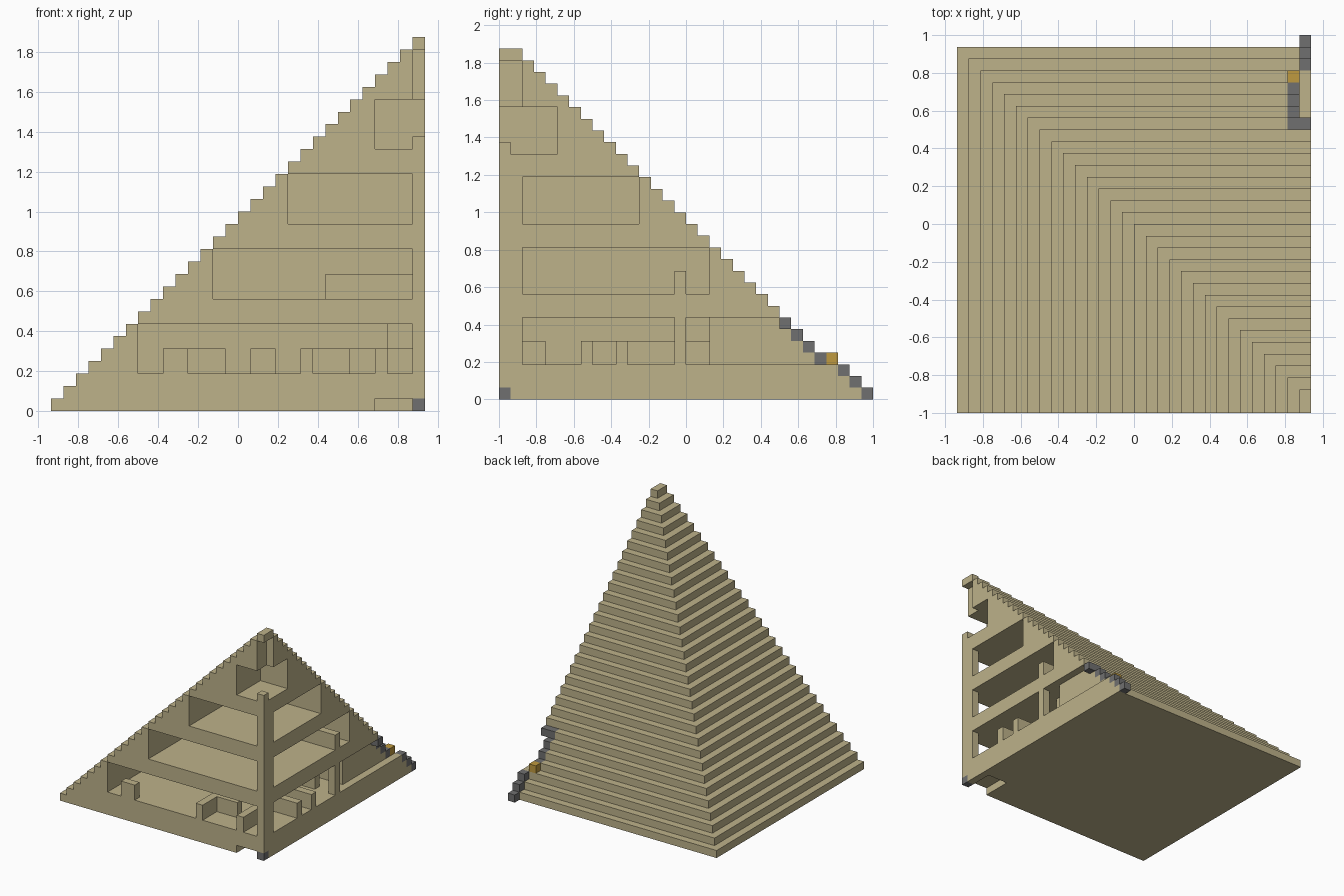
import bpy, bmesh
from itertools import product
from mathutils import Vector

default = bpy.data.objects.get("Cube")
if default:
    bpy.data.objects.remove(default)

UNIT = 1 / 16          # one building block
TIERS = 30
ORIGIN = Vector((-15, -16, 0))


def material(name, color):
    mat = bpy.data.materials.new(name)
    mat.use_nodes = True
    mat.diffuse_color = (*color, 1)
    mat.node_tree.nodes["Principled BSDF"].inputs["Base Color"].default_value = (*color, 1)
    return mat


def box(x, y, z):
    """Cells of a block; each argument is (first, end) in units."""
    return set(product(range(*x), range(*y), range(*z)))


def build(name, cells, mat):
    """Skin a set of cells, keeping only the exposed faces."""
    bm = bmesh.new()
    verts = {}

    def vert(p):
        key = tuple(p)
        if key not in verts:
            verts[key] = bm.verts.new((ORIGIN + Vector(p)) * UNIT)
        return verts[key]

    for cell in sorted(cells):
        for axis, side in product(range(3), (0, 1)):
            near = list(cell)
            near[axis] += 2 * side - 1
            if tuple(near) in cells:
                continue
            u, v = (axis + 1) % 3, (axis + 2) % 3
            ring = []
            for du, dv in ((0, 0), (1, 0), (1, 1), (0, 1)):
                p = list(cell)
                p[axis] += side
                p[u] += du
                p[v] += dv
                ring.append(vert(p))
            bm.faces.new(ring if side else ring[::-1])
    mesh = bpy.data.meshes.new(name)
    bm.to_mesh(mesh)
    bm.free()
    mesh.materials.append(mat)
    obj = bpy.data.objects.new(name, mesh)
    bpy.context.collection.objects.link(obj)


sand = material("sandstone", (0.51, 0.445, 0.255))
gray = material("dark stone", (0.16, 0.16, 0.16))
gold = material("gold", (0.52, 0.32, 0.05))

# Stepped quarter pyramid, rising to the cut corner
pyramid = set()
for k in range(TIERS):
    pyramid |= box((k, 30), (0, 31 - k), (k, k + 1))

# Stacked rooms, open on the two cut sides
rooms = box((7, 30), (0, 15), (3, 7))
rooms |= box((13, 30), (0, 18), (9, 13))
rooms |= box((19, 30), (0, 12), (15, 19))
rooms |= box((26, 30), (0, 5), (21, 25))
rooms |= box((29, 30), (0, 2), (25, 29))       # shaft under the tip
# Doorway, cross passage and entrance corridor
rooms |= box((27, 29), (15, 16), (3, 7))
rooms |= box((8, 30), (16, 18), (3, 7))
rooms |= box((29, 30), (18, 29), (3, 7))
# Slot under the base
rooms |= box((26, 29), (0, 4), (0, 1))
# Corner pillar stays solid
rooms -= box((29, 30), (0, 2), (0, 21)) | box((29, 30), (0, 1), (21, 22))
pyramid -= rooms

# Low partition walls, two blocks high
walls = box((22, 30), (15, 16), (9, 11))
for x, y in (
    ((9, 11), (0, 1)),
    ((20, 21), (0, 4)), ((20, 24), (3, 4)), ((26, 27), (0, 4)),
    ((24, 30), (7, 8)), ((24, 30), (10, 11)), ((24, 25), (7, 11)),
    ((11, 14), (12, 15)), ((16, 18), (10, 15)), ((20, 22), (16, 18)),
):
    walls |= box(x, y, (3, 5))
pyramid |= walls

# Dark entrance trim: lintel, falling side wall and outer steps
trim = box((28, 30), (24, 25), (6, 7))
for n in range(3):
    trim.add((28, 25 + n, 5 - n))
    trim.add((29, 29 + n, 2 - n))
marker = {(29, 0, 0)}
pyramid -= trim | marker

build("stepped_pyramid", pyramid, sand)
build("entrance_trim", trim, gray)
build("corner_marker", marker, gray)
build("entrance_lamp", {(28, 28, 3)}, gold)
